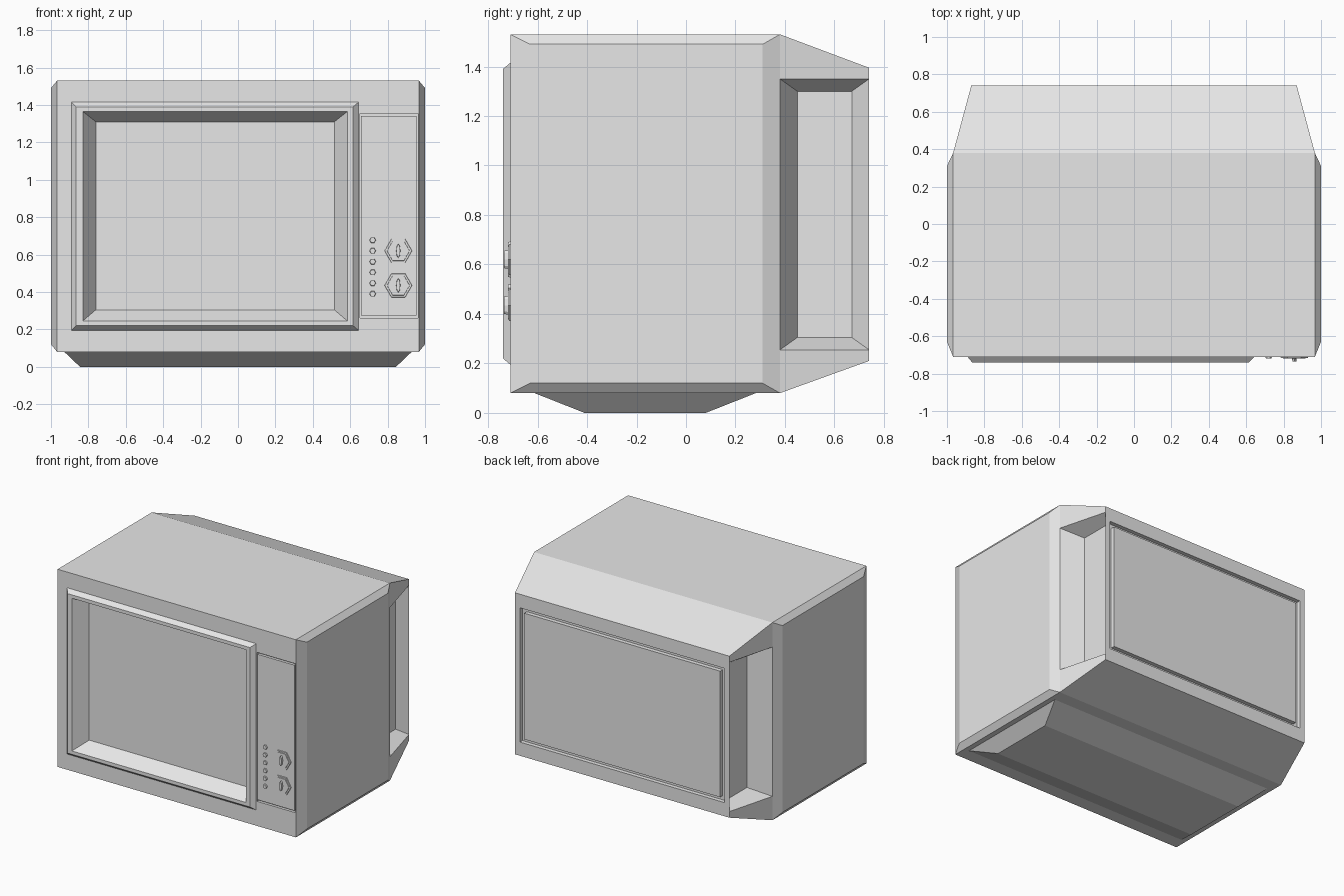
import bpy
import bmesh
import math
from mathutils import Matrix, Vector

cube = bpy.data.objects.get("Cube")
if cube:
    bpy.data.objects.remove(cube, do_unlink=True)

grey = bpy.data.materials.new("light_grey")
grey.use_nodes = True
grey.diffuse_color = (0.8, 0.8, 0.8, 1)
bsdf = next(n for n in grey.node_tree.nodes if n.type == 'BSDF_PRINCIPLED')
bsdf.inputs["Base Color"].default_value = (0.8, 0.8, 0.8, 1)


def finish(bm, name):
    bmesh.ops.recalc_face_normals(bm, faces=bm.faces[:])
    mesh = bpy.data.meshes.new(name)
    bm.to_mesh(mesh)
    bm.free()
    mesh.materials.append(grey)
    obj = bpy.data.objects.new(name, mesh)
    bpy.context.collection.objects.link(obj)
    return obj


def bridge(bm, a, b):
    return [bm.faces.new((a[i], a[i - 1], b[i - 1], b[i])) for i in range(len(a))]


def loft(name, rings, axis='y'):
    """Closed solid through rectangles (x0, x1, z0, z1, y), or (x0, x1, y0, y1, z)."""
    bm = bmesh.new()
    loops = []
    for a, b, c, d, level in rings:
        corners = ((a, c), (b, c), (b, d), (a, d))
        loops.append([bm.verts.new((p, level, q) if axis == 'y' else (p, q, level))
                      for p, q in corners])
    for a, b in zip(loops, loops[1:]):
        bridge(bm, a, b)
    bm.faces.new(loops[0])
    bm.faces.new(loops[-1])
    return finish(bm, name)


def raise_panel(bm, rim, place):
    """Cap an open rim with a copy of it moved by place(), walled to the rim."""
    new = [bm.verts.new(place(v.co)) for v in rim]
    bridge(bm, rim, new)
    bm.faces.new(new)


def cut(objects, cutter):
    for obj in objects:
        mod = obj.modifiers.new("cut", 'BOOLEAN')
        mod.operation = 'DIFFERENCE'
        mod.solver = 'EXACT'
        mod.object = cutter
        bpy.context.view_layer.update()
        graph = bpy.context.evaluated_depsgraph_get()
        mesh = bpy.data.meshes.new_from_object(obj.evaluated_get(graph))
        obj.modifiers.clear()
        obj.data = mesh
    bpy.data.objects.remove(cutter, do_unlink=True)


def prism(name, x, z, y, height, r1, r2, sides, stretch=(1, 1)):
    """Prism standing on the front, reaching from y towards -y."""
    bm = bmesh.new()
    bmesh.ops.create_cone(bm, cap_ends=True, segments=sides, radius1=r1, radius2=r2, depth=height)
    turn = math.pi / sides if sides == 6 else 0
    bm.transform(Matrix.Translation((x, y - height / 2, z))
                 @ Matrix.Diagonal((stretch[0], 1, stretch[1], 1))
                 @ Matrix.Rotation(math.pi / 2, 4, 'X') @ Matrix.Rotation(turn, 4, 'Z'))
    finish(bm, name)


# Body: straight front section and tapered back
bm = bmesh.new()
loops = []
for y, w, z0, z1 in ((-0.71, 0.967, 0.08, 1.53), (0.38, 0.967, 0.08, 1.53), (0.74, 0.87, 0.21, 1.395)):
    side = (z0, 0.255, 1.35, z1)
    loops.append([bm.verts.new((w, y, z)) for z in side]
                 + [bm.verts.new((-w, y, z)) for z in reversed(side)])
front, middle, back = loops
bm.faces.new(front)
bm.faces.new(back)

for first, s in ((0, 1), (4, -1)):
    # Top or bottom, front section and taper
    for a, b in ((front, middle), (middle, back)):
        bm.faces.new((a[first - 1], a[first], b[first], b[first - 1]))
    # Bulging side with a chamfered rim
    raise_panel(bm, front[first:first + 4] + middle[first:first + 4][::-1],
                lambda p: Vector((s, -0.63 if p.y < 0 else 0.31,
                                  0.805 + (p.z - 0.805) * 0.945)))
    # Tapered side with a sunken hand grip
    for i in (first, first + 2):
        bm.faces.new((middle[i], middle[i + 1], back[i + 1], back[i]))
    i = first + 1
    raise_panel(bm, [middle[i], middle[i + 1], back[i + 1], back[i]],
                lambda p: Vector((s * 0.81, 0.45 if p.y < 0.5 else 0.67,
                                  p.z + (0.05 if p.z < 0.8 else -0.05))))
body = finish(bm, "oven_body")

# Door frame and the sloping window recess
frame = loft("door_frame", [(-0.89, 0.645, 0.195, 1.415, -0.70),
                            (-0.89, 0.645, 0.195, 1.415, -0.71),
                            (-0.865, 0.615, 0.22, 1.39, -0.74)])
cut([body, frame], loft("window_cutter", [(-0.83, 0.585, 0.245, 1.365, -0.80),
                                          (-0.83, 0.585, 0.245, 1.365, -0.74),
                                          (-0.76, 0.515, 0.305, 1.31, -0.64)]))

# Control panel and back panel, each set in a groove
cut([body], loft("control_cutter", [(0.652, 0.962, 0.26, 1.353, y) for y in (-0.8, -0.69)]))
loft("control_panel", [(0.657, 0.954, 0.273, 1.34, y) for y in (-0.68, -0.71)])
cut([body], loft("back_cutter", [(-0.83, 0.83, 0.31, 1.295, y) for y in (0.71, 0.8)]))
loft("back_panel", [(-0.795, 0.795, 0.34, 1.265, y) for y in (0.70, 0.74)])

# Base
loft("base", [(-0.845, 0.845, -0.41, 0.08, 0), (-0.93, 0.93, -0.615, 0.285, 0.081)], 'z')

# Buttons
for i in range(6):
    prism(f"button_{i + 1}", 0.72, 0.39 + i * 0.0575, -0.70, 0.02, 0.019, 0.015, 6)

# Knobs with grips
for label, z in (("lower", 0.435), ("upper", 0.62)):
    prism(f"{label}_knob_rim", 0.857, z, -0.70, 0.016, 0.076, 0.072, 6)
    prism(f"{label}_knob_face", 0.857, z, -0.70, 0.02, 0.066, 0.06, 6)
    prism(f"{label}_knob_grip", 0.857, z, -0.70, 0.035, 0.041, 0.035, 8, (0.3, 1))
